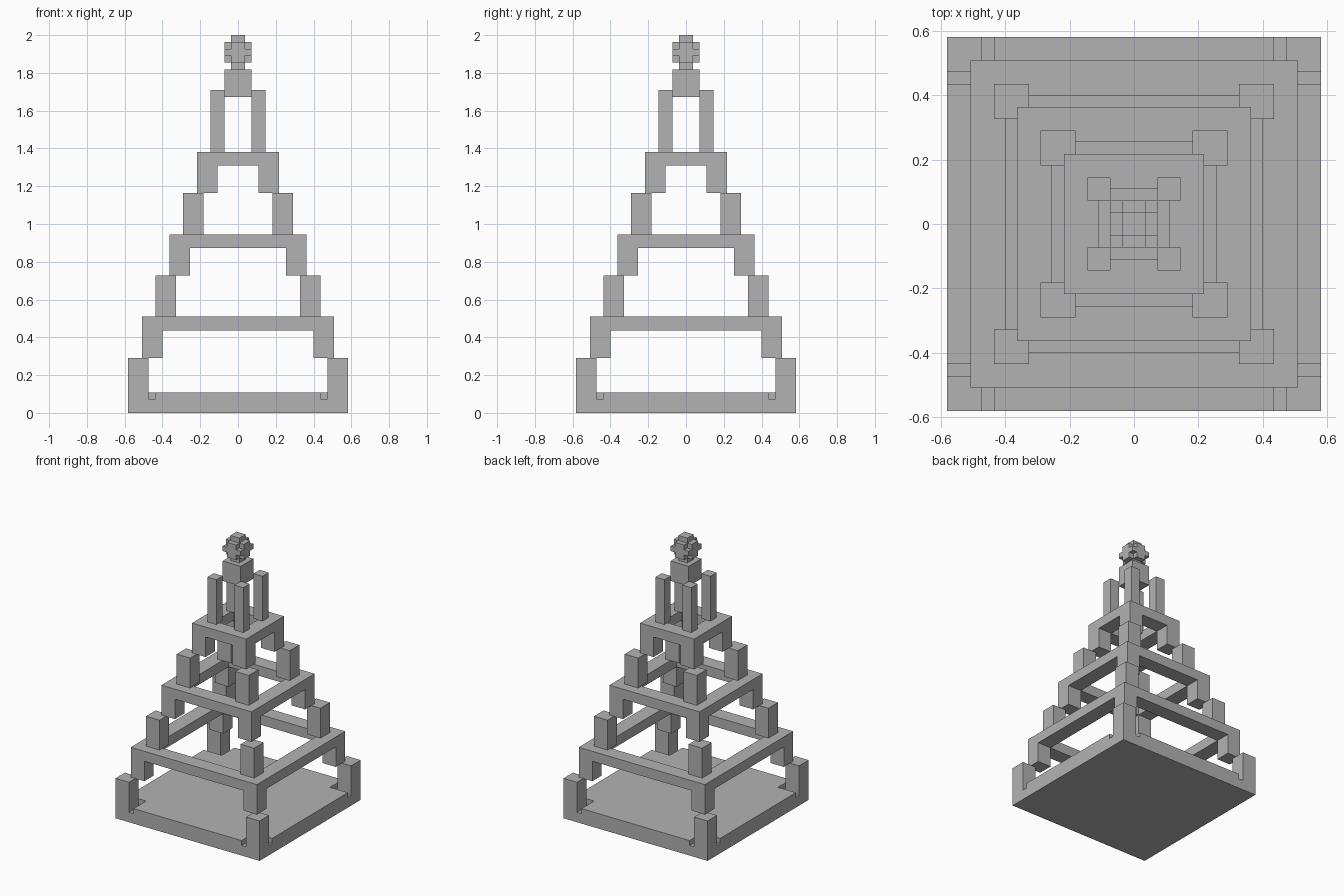
import bpy
import bmesh
from itertools import product

U = 2 / 55  # one block

if "Cube" in bpy.data.objects:
    bpy.data.objects.remove(bpy.data.objects["Cube"], do_unlink=True)

stone = bpy.data.materials.new("stone_grey")
stone.use_nodes = True
GREY = (0.448, 0.448, 0.448, 1)
stone.diffuse_color = GREY
stone.node_tree.nodes["Principled BSDF"].inputs["Base Color"].default_value = GREY


def block(hx, hy, z0, z1):
    """A centred box, given by half widths and heights."""
    return ((-hx, hx), (-hy, hy), (z0, z1))


def corners(outer, inner, z0, z1):
    """Four square posts, mirrored on both axes."""
    sides = ((-outer, -inner), (inner, outer))
    return [(x, y, (z0, z1)) for x, y in product(sides, sides)]


def ring(outer, inner, z0, z1):
    """Four beams around a square opening."""
    sides = ((-outer, -inner), (inner, outer))
    full = (-outer, outer)
    return [b for s in sides for b in ((full, s, (z0, z1)), (s, full, (z0, z1)))]


def fuse(name, boxes):
    """Join boxes into one clean skin with no inner faces."""
    cuts = [sorted({v for b in boxes for v in b[a]}) for a in range(3)]

    def inside(cell):
        if any(not 0 <= cell[a] < len(cuts[a]) - 1 for a in range(3)):
            return False
        mid = [(cuts[a][cell[a]] + cuts[a][cell[a] + 1]) / 2 for a in range(3)]
        return any(all(b[a][0] < mid[a] < b[a][1] for a in range(3)) for b in boxes)

    bm = bmesh.new()
    verts = {}

    def vert(key):
        if key not in verts:
            verts[key] = bm.verts.new([cuts[a][key[a]] * U for a in range(3)])
        return verts[key]

    for cell in product(*(range(len(c) - 1) for c in cuts)):
        if not inside(cell):
            continue
        for axis, side in product(range(3), (0, 1)):
            near = list(cell)
            near[axis] += 2 * side - 1
            if inside(near):
                continue
            u, v = (axis + 1) % 3, (axis + 2) % 3
            loop = []
            for du, dv in ((0, 0), (1, 0), (1, 1), (0, 1)):
                key = list(cell)
                key[axis] += side
                key[u] += du
                key[v] += dv
                loop.append(vert(tuple(key)))
            bm.faces.new(loop if side else loop[::-1])
    bmesh.ops.dissolve_limit(bm, angle_limit=0.01, verts=bm.verts, edges=bm.edges)
    mesh = bpy.data.meshes.new(name)
    bm.to_mesh(mesh)
    bm.free()
    mesh.materials.append(stone)
    obj = bpy.data.objects.new(name, mesh)
    bpy.context.collection.objects.link(obj)
    return obj


# Base slab with corner posts, each post set in a shallow groove
fuse("base", [block(16, 16, 0, 2), block(12, 16, 2, 3), block(16, 12, 2, 3)]
     + corners(16, 13, 2, 8))

# Three shrinking tables: legs under a square frame
for name, outer, z in (("lower", 14, 8), ("middle", 10, 20), ("upper", 6, 32)):
    inner = outer - 3
    fuse(name + "_frame", corners(outer, inner, z, z + 4)
         + ring(outer, inner, z + 4, z + 6))

# Posts standing on the frames
fuse("lower_posts", corners(12, 9, 14, 20))
fuse("middle_posts", corners(8, 5, 26, 32))
fuse("upper_posts", corners(4, 2, 38, 47))

# Cap block held between the upper posts
fuse("cap_block", [block(2, 2, 46, 50)])

# Stepped ball on top
fuse("finial_ball", [block(1, 1, 50, 55), block(2, 1, 51, 54),
                     block(1, 2, 51, 54), block(2, 2, 52, 53)])
